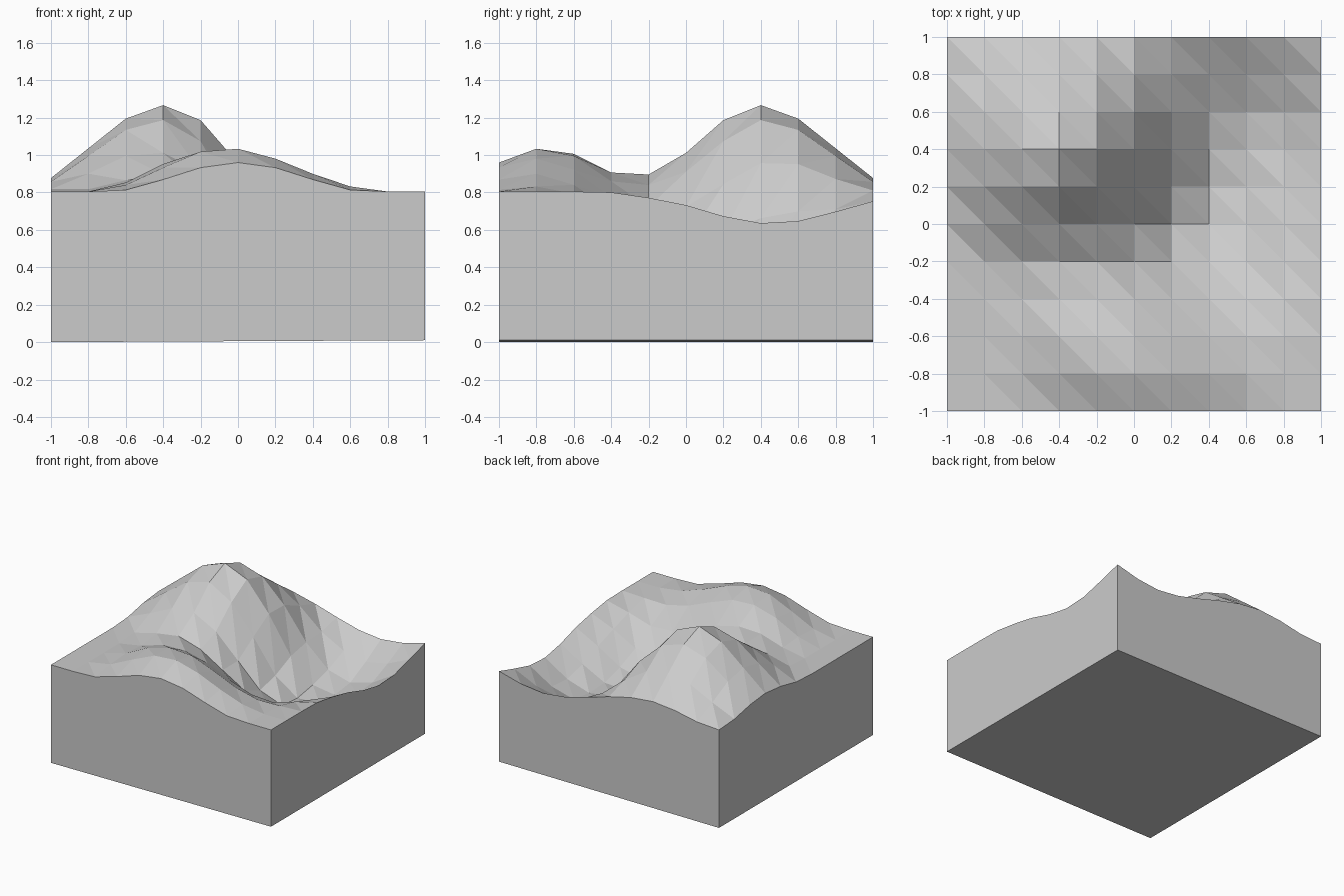
import bpy, bmesh, math

if "Cube" in bpy.data.objects:
    bpy.data.objects.remove(bpy.data.objects["Cube"])

N = 10            # grid cells per side
BASE = 0.805      # undisturbed ground level
RADIUS = 0.8      # falloff radius of each bump
# (x, y, height) of each raised or sunken point
BUMPS = [(-0.4, 0.4, 0.462), (0.0, -0.6, 0.31), (0.2, -0.2, -0.29),
         (0.6, 0.6, -0.25), (0.6, 0.2, -0.16)]


def height(x, y):
    z = BASE
    for cx, cy, h in BUMPS:
        t = max(0.0, 1 - math.hypot(x - cx, y - cy) / RADIUS)
        z += h * t * t * (3 - 2 * t)
    return z


bm = bmesh.new()

# Faceted landscape surface
coord = [-1 + 2 * i / N for i in range(N + 1)]
grid = [[bm.verts.new((x, y, height(x, y))) for x in coord] for y in coord]
for j in range(N):
    for i in range(N):
        a, b = grid[j][i], grid[j][i + 1]
        c, d = grid[j + 1][i + 1], grid[j + 1][i]
        bm.faces.new((a, b, d))
        bm.faces.new((b, c, d))

# Side walls, one many-sided face each, and the very slightly tilted underside
feet = {(x, y): bm.verts.new((x, y, 0.005 * (x + 1)))
        for x in (-1, 1) for y in (-1, 1)}
front, back = grid[0], grid[N]
left, right = [r[0] for r in grid], [r[N] for r in grid]
bm.faces.new(front[::-1] + [feet[-1, -1], feet[1, -1]])
bm.faces.new(back + [feet[1, 1], feet[-1, 1]])
bm.faces.new(left + [feet[-1, 1], feet[-1, -1]])
bm.faces.new(right[::-1] + [feet[1, -1], feet[1, 1]])
bm.faces.new([feet[-1, -1], feet[-1, 1], feet[1, 1], feet[1, -1]])
bmesh.ops.recalc_face_normals(bm, faces=bm.faces[:])

mesh = bpy.data.meshes.new("terrain_block")
bm.to_mesh(mesh)
bm.free()
bpy.context.collection.objects.link(bpy.data.objects.new("terrain_block", mesh))
